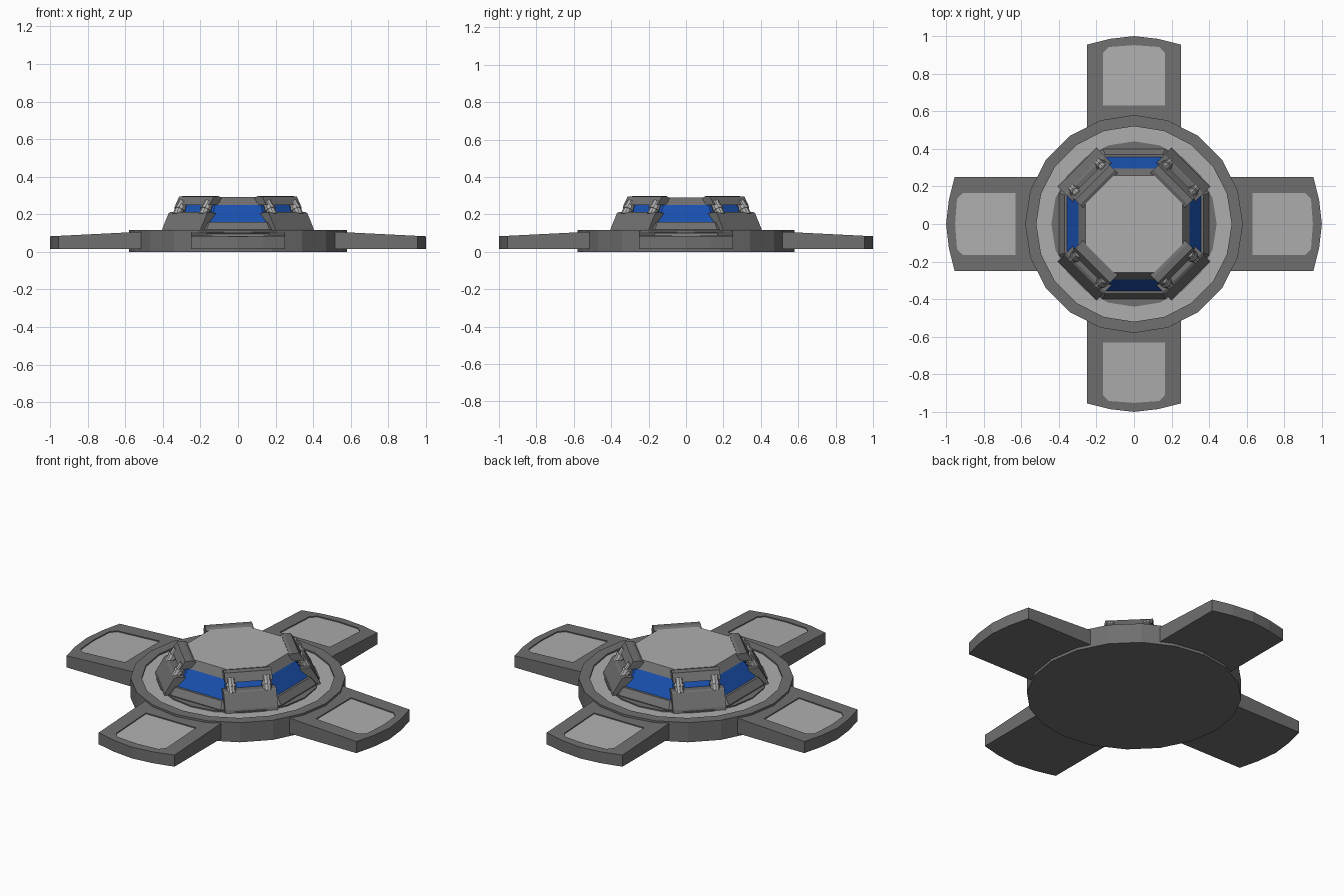
import bpy, bmesh
from math import pi, cos, sin, radians
from mathutils import Matrix, Vector

if "Cube" in bpy.data.objects:
    bpy.data.objects.remove(bpy.data.objects["Cube"])


def material(name, rgb):
    m = bpy.data.materials.new(name)
    m.diffuse_color = (*rgb, 1)
    m.use_nodes = True
    m.node_tree.nodes["Principled BSDF"].inputs["Base Color"].default_value = m.diffuse_color
    return m


DARK = material("dark_grey", (0.16, 0.16, 0.16))
LIGHT = material("light_grey", (0.42, 0.42, 0.42))
BLUE = material("window_blue", (0.01, 0.08, 0.42))


def finish(name, bm, mats, turn=0.0):
    bmesh.ops.recalc_face_normals(bm, faces=bm.faces)
    me = bpy.data.meshes.new(name)
    bm.to_mesh(me)
    bm.free()
    for m in mats:
        me.materials.append(m)
    ob = bpy.data.objects.new(name, me)
    ob.rotation_euler.z = turn
    bpy.context.collection.objects.link(ob)
    return ob


def lathe(name, profile, sides, mats, light_segments=(), cap_mat=0, octagon=False):
    """Turn (radius, z) points about z; octagon radii are given to the flats."""
    bm = bmesh.new()
    k, off = (1 / cos(pi / sides), pi / sides) if octagon else (1, 0)
    rings = [[bm.verts.new((r * k * cos(off + 2 * pi * i / sides),
                            r * k * sin(off + 2 * pi * i / sides), z))
              for i in range(sides)] for r, z in profile]
    for s, (a, b) in enumerate(zip(rings, rings[1:])):
        for i in range(sides):
            j = (i + 1) % sides
            f = bm.faces.new((a[i], a[j], b[j], b[i]))
            f.material_index = 1 if s in light_segments else 0
    bm.faces.new(rings[0])
    bm.faces.new(rings[-1]).material_index = cap_mat
    return finish(name, bm, mats)


def block(name, profile, half_width, turn, mat):
    """Extrude a radial (r, z) profile sideways, then turn it about z."""
    bm = bmesh.new()
    a = [bm.verts.new((r, -half_width, z)) for r, z in profile]
    b = [bm.verts.new((r, half_width, z)) for r, z in profile]
    bm.faces.new(a)
    bm.faces.new(b)
    for i in range(len(a)):
        j = (i + 1) % len(a)
        bm.faces.new((a[i], a[j], b[j], b[i]))
    return finish(name, bm, [mat], turn)


def arm(name, turn):
    """Sloped slab with a curved end and a shallow light panel on top."""
    half = [(0.50, 0.25), (0.955, 0.25), (0.985, 0.13)]
    inset = [(0.63, 0.165), (0.91, 0.165), (0.942, 0.135)]

    def mirrored(pts, tip):
        return pts + [(tip, 0)] + [(x, -y) for x, y in reversed(pts)]

    def top(x):
        return 0.107 - (x - 0.52) * 0.05

    bm = bmesh.new()
    outer, inner = mirrored(half, 1.0), mirrored(inset, 0.952)
    loops = [[bm.verts.new((x, y, 0.016)) for x, y in outer],
             [bm.verts.new((x, y, top(x))) for x, y in outer],
             [bm.verts.new((x, y, top(x))) for x, y in inner],
             [bm.verts.new((x, y, top(x) - 0.006)) for x, y in inner]]
    for a, b in zip(loops, loops[1:]):
        for i in range(len(a)):
            j = (i + 1) % len(a)
            bm.faces.new((a[i], a[j], b[j], b[i]))
    bm.faces.new(loops[0])
    bm.faces.new(loops[-1]).material_index = 1
    return finish(name, bm, [DARK, LIGHT], turn)


def piston(name, side, turn):
    bm = bmesh.new()
    p, q = Vector((0.362, side, 0.195)), Vector((0.315, side, 0.265))
    d = q - p
    mat = Matrix.Translation((p + q) / 2) @ d.to_track_quat('Z', 'Y').to_matrix().to_4x4()
    bmesh.ops.create_cone(bm, cap_ends=True, segments=10, radius1=0.025,
                          radius2=0.025, depth=d.length, matrix=mat)
    # collar around the middle of the piston
    bmesh.ops.create_cone(bm, cap_ends=True, segments=10, radius1=0.03,
                          radius2=0.03, depth=0.014, matrix=mat)
    return finish(name, bm, [LIGHT], turn)


# Round base with a shallow light ring on top
lathe("base_disc", [(0.58, 0), (0.58, 0.117), (0.52, 0.117), (0.52, 0.108),
                    (0.44, 0.108), (0.44, 0.115)], 20, [DARK, LIGHT], (3,))

# Octagonal dome: lower collar, window band, upper collar with light roof
lathe("lower_collar", [(0.40, 0.105), (0.40, 0.12), (0.37, 0.158), (0.355, 0.158)],
      8, [DARK], octagon=True)
lathe("window_band", [(0.362, 0.15), (0.285, 0.258)], 8, [BLUE], octagon=True)
lathe("upper_collar", [(0.28, 0.25), (0.295, 0.25), (0.258, 0.291)],
      8, [DARK, LIGHT], cap_mat=1, octagon=True)

# Four arms, and four diagonal struts with paired pistons
for i in range(4):
    arm(f"arm_{i + 1}", i * pi / 2)
    t = radians(45) + i * pi / 2
    block(f"strut_foot_{i + 1}", [(0.30, 0.105), (0.429, 0.105), (0.424, 0.125),
                                  (0.378, 0.205), (0.365, 0.212), (0.30, 0.205)], 0.145, t, DARK)
    block(f"strut_cap_{i + 1}", [(0.28, 0.25), (0.342, 0.25), (0.312, 0.295),
                                 (0.275, 0.297), (0.254, 0.287)], 0.13, t, DARK)
    for n, s in (("left", -0.098), ("right", 0.098)):
        piston(f"piston_{n}_{i + 1}", s, t)
